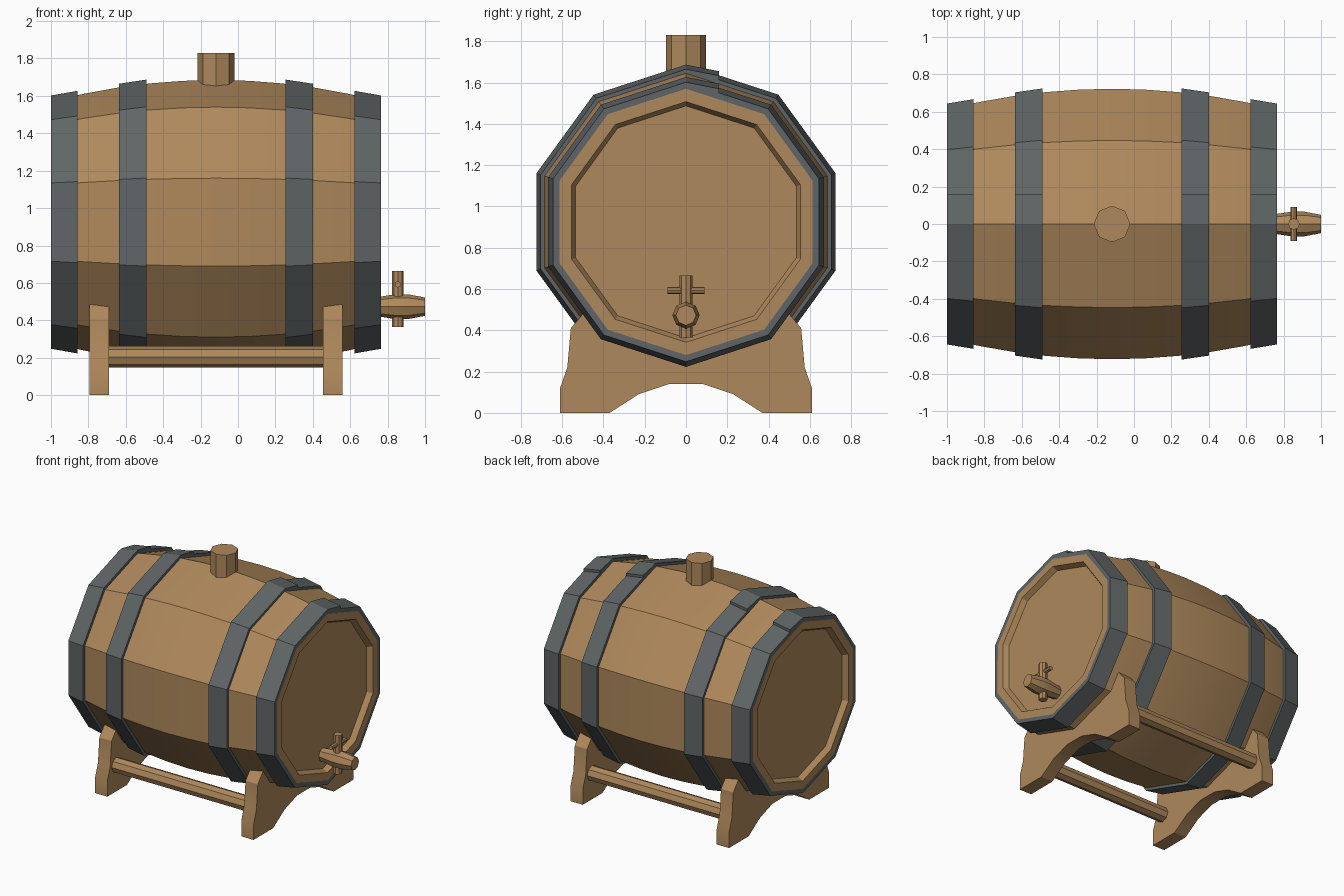
import bpy, bmesh
from math import sin, cos, tan, pi, radians
from mathutils import Vector

if "Cube" in bpy.data.objects:
    bpy.data.objects.remove(bpy.data.objects["Cube"])

MID, AXIS_Z = -0.1175, 0.925      # barrel centre along x and axis height
HALF = 0.8825                     # half the barrel length


def material(name, rgb):
    m = bpy.data.materials.new(name)
    m.diffuse_color = (*rgb, 1)
    m.use_nodes = True
    m.node_tree.nodes["Principled BSDF"].inputs["Base Color"].default_value = m.diffuse_color
    return m


WOOD = material("wood", (0.43, 0.25, 0.107))
IRON = material("iron", (0.115, 0.13, 0.135))


def finish(name, bm, mat):
    bmesh.ops.recalc_face_normals(bm, faces=bm.faces)
    me = bpy.data.meshes.new(name)
    bm.to_mesh(me)
    bm.free()
    me.materials.append(mat)
    for p in me.polygons:
        p.use_smooth = True
    me.set_sharp_from_angle(angle=radians(30))
    ob = bpy.data.objects.new(name, me)
    bpy.context.collection.objects.link(ob)
    return ob


def lathe(name, profile, sides, centre, axis, mat, closed=False):
    """Spin (distance, radius) points about an axis; cap the ends unless closed."""
    u, v = {'x': ((0, 0, 1), (0, 1, 0)), 'y': ((0, 0, 1), (1, 0, 0)),
            'z': ((0, 1, 0), (1, 0, 0))}[axis]
    u, v = Vector(u), Vector(v)
    w = Vector([axis == a for a in 'xyz'])
    bm = bmesh.new()
    rings = []
    for h, r in profile:
        rings.append([bm.verts.new(Vector(centre) + w * h
                      + r * (u * cos(2 * pi * k / sides) + v * sin(2 * pi * k / sides)))
                      for k in range(sides)])
    pairs = list(zip(rings, rings[1:]))
    if closed:
        pairs.append((rings[-1], rings[0]))
    else:
        bm.faces.new(rings[0])
        bm.faces.new(rings[-1])
    for a, b in pairs:
        for k in range(sides):
            j = (k + 1) % sides
            bm.faces.new((a[k], a[j], b[j], b[k]))
    return finish(name, bm, mat)


def extrude_x(name, outlines, mat):
    """Prism between two (x, [(y, z), ...]) outlines."""
    bm = bmesh.new()
    a, b = [[bm.verts.new((x, y, z)) for y, z in pts] for x, pts in outlines]
    bm.faces.new(a)
    bm.faces.new(b)
    for k in range(len(a)):
        j = (k + 1) % len(a)
        bm.faces.new((a[k], a[j], b[j], b[k]))
    return finish(name, bm, mat)


def stave_radius(d):
    return 0.76 - 0.115 * (d / HALF) ** 2


# Barrel body: bulging ten-sided staves with recessed heads
staves = [(d, stave_radius(d)) for d in [HALF * (i / 5 - 1) for i in range(11)]]
head = [(HALF, 0.583), (HALF - 0.04, 0.562)]
profile = [(-d, r) for d, r in reversed(head)] + staves + head
lathe("barrel", profile, 10, (MID, 0, AXIS_Z), 'x', WOOD)

# Iron hoops with a lapped end on top
for side, s in (("left", -1), ("right", 1)):
    for kind, (d0, r0), (d1, r1) in (("end", (0.74, 0.702), (HALF, 0.677)),
                                     ("middle", (0.3725, 0.762), (0.5175, 0.74))):
        loop = [(s * d0, r0), (s * d1, r1),
                (s * d1, stave_radius(d1) - 0.003), (s * d0, stave_radius(d0) - 0.003)]
        lathe(f"{side}_{kind}_hoop", loop, 10, (MID, 0, AXIS_Z), 'x', IRON, closed=True)
        lap = []
        for d, r in ((d0, r0), (d1, r1)):
            top, low = AXIS_Z + r, AXIS_Z + r - 0.16 * tan(radians(18))
            lap.append((MID + s * d, [(0, top), (0.16, low + 0.02),
                                      (0.16, low - 0.01), (0, top - 0.01)]))
        extrude_x(f"{side}_{kind}_hoop_lap", lap, IRON)

# Bung
lathe("bung", [(1.62, 0.098), (1.83, 0.098)], 8, (MID, 0, 0), 'z', WOOD)

# Tap: spout, upright key and crossbar
lathe("tap_spout", [(0.72, 0.05), (0.77, 0.055), (0.84, 0.066), (0.91, 0.066), (1.0, 0.049)],
      8, (0, 0, 0.473), 'x', WOOD)
lathe("tap_key", [(0.365, 0.031), (0.665, 0.031)], 8, (0.855, 0, 0), 'z', WOOD)
lathe("tap_crossbar", [(-0.09, 0.017), (0.09, 0.017)], 8, (0.855, 0, 0.592), 'y', WOOD)

# Stand legs, cradling the barrel
half = [(0.08, 0.14), (0.23, 0.09), (0.37, 0), (0.61, 0), (0.61, 0.12), (0.575, 0.22),
        (0.558, 0.41), (0.47, 0.515), (0.385, 0.385)]
outline = half + [(0, 0.26)] + [(-y, z) for y, z in reversed(half)]
for side, s in (("left", -1), ("right", 1)):
    extrude_x(f"{side}_stand_leg",
              [(MID + s * 0.5725, outline), (MID + s * 0.6775, outline)], WOOD)

# Stand rails
for side, y in (("front", -0.5), ("back", 0.5)):
    lathe(f"{side}_rail", [(-0.58, 0.057), (0.58, 0.057)], 8, (MID, y, 0.205), 'x', WOOD)
